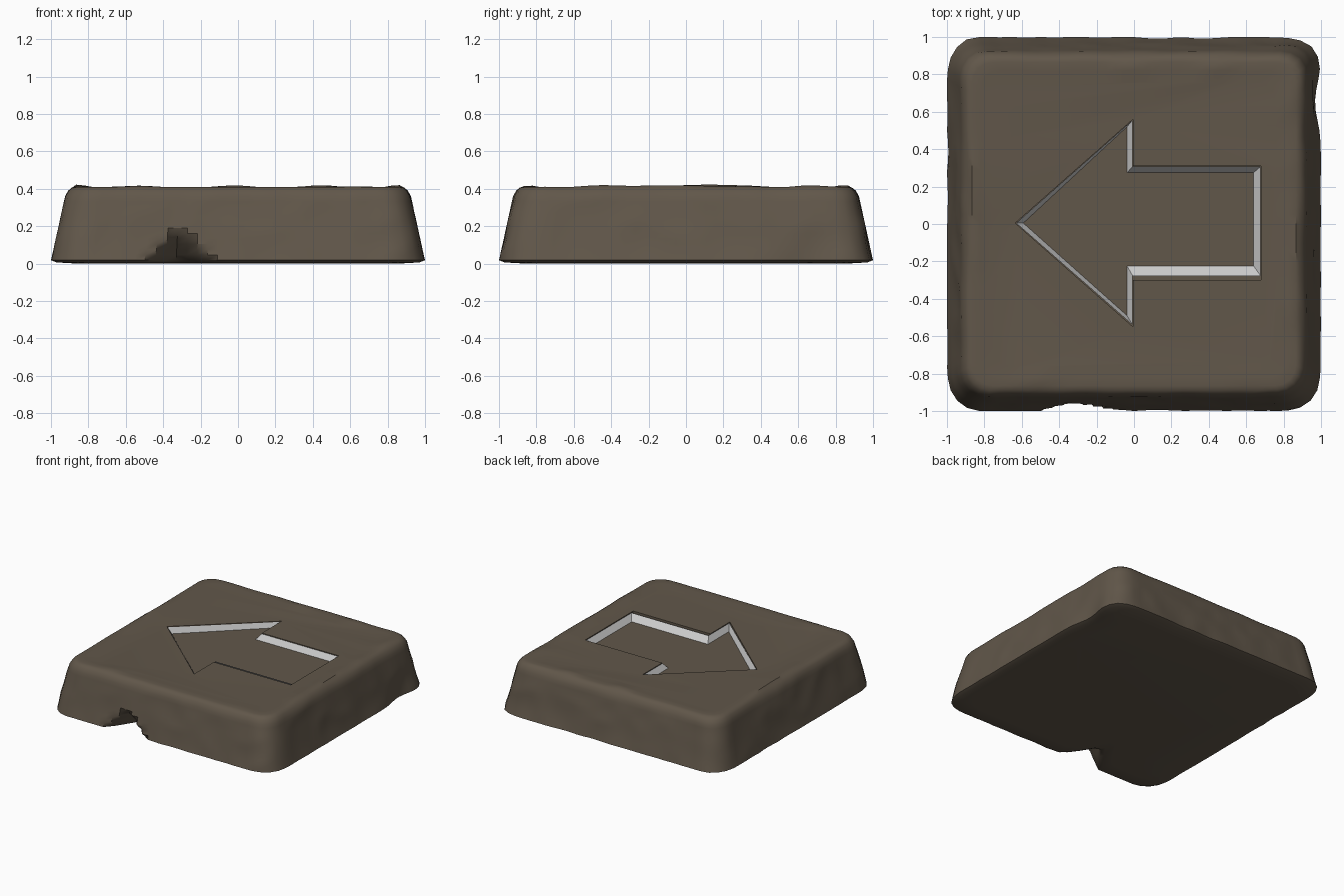
import bpy, bmesh, math
from mathutils import Vector, noise

if "Cube" in bpy.data.objects:
    bpy.data.objects.remove(bpy.data.objects["Cube"])

brown = bpy.data.materials.new("brown_stone")
brown.diffuse_color = (0.12, 0.095, 0.068, 1)
brown.use_nodes = True
brown.node_tree.nodes["Principled BSDF"].inputs["Base Color"].default_value = brown.diffuse_color


def make_object(name, bm, mat=None):
    mesh = bpy.data.meshes.new(name)
    bm.to_mesh(mesh)
    bm.free()
    ob = bpy.data.objects.new(name, mesh)
    bpy.context.collection.objects.link(ob)
    if mat:
        mesh.materials.append(mat)
    return ob


def loop_verts(bm, pts, z):
    return [bm.verts.new((x, y, z)) for x, y in pts]


def bridge(bm, a, b):
    n = len(a)
    for i in range(n):
        bm.faces.new((a[i], a[(i + 1) % n], b[(i + 1) % n], b[i]))


def rounded_square(half, r, side=30, arc=4):
    """Counter-clockwise rounded square with evenly divided sides."""
    pts, c = [], half - r
    for k in range(4):
        a = k * math.pi / 2
        ca, sa = math.cos(a), math.sin(a)
        local = [(half, -c + 2 * c * i / side) for i in range(side)]
        local += [(c + r * math.cos(t * math.pi / 2 / arc), c + r * math.sin(t * math.pi / 2 / arc))
                  for t in range(arc)]
        pts += [(x * ca - y * sa, x * sa + y * ca) for x, y in local]
    return pts


def weather(co):
    """Worn rim, wavy sides and chips at the base."""
    x, y, z = co
    if z > 0.407:
        z += 0.022 * max(0, noise.noise(Vector((x * 3.5, y * 3.5, 2.7)))) - 0.002
    if 0.01 < z < 0.41:
        s = 1 - 0.016 * abs(noise.noise(Vector((x * 4, y * 4, z * 4 + 5))))
        x, y = x * s, y * s
    # front notch
    if y < -0.6:
        w = max(0, 1 - abs(x + 0.31) / 0.21)
        w = w ** 1.25
        y += 0.3 * max(0, w - z / 0.2)
    # shallow dent on the right side
    if x > 0.6:
        x -= 0.035 * math.exp(-((y - 0.65) / 0.13) ** 2) * max(0, 1 - z / 0.2)
    return x, y, z


# Stone slab: stacked rounded squares
profile = [(0.86, 0, 0.13), (0.97, 0.006, 0.15), (1.0, 0.018, 0.17)]
profile += [(1.0 - 0.075 * i / 12, 0.018 + 0.342 * i / 12, 0.17 - 0.03 * i / 12) for i in range(1, 13)]
profile += [(0.908, 0.39, 0.13), (0.89, 0.405, 0.12), (0.865, 0.412, 0.11),
            (0.82, 0.41, 0.10), (0.76, 0.405, 0.10)]
bm = bmesh.new()
rings = [loop_verts(bm, rounded_square(h, r), z) for h, z, r in profile]
for a, b in zip(rings, rings[1:]):
    bridge(bm, a, b)
bm.faces.new(rings[-1])
bm.faces.new(rings[0][::-1])
for v in bm.verts:
    v.co = weather(v.co)
slab = make_object("stone_slab", bm, brown)

# Arrow outlines: opening in the stone, trim top and recess floor
opening = [(-0.635, 0.005), (-0.005, 0.56), (-0.005, 0.31), (0.68, 0.31),
           (0.68, -0.30), (-0.005, -0.30), (-0.005, -0.55)]
trim_top = [(-0.63, 0.005), (-0.007, 0.556), (-0.007, 0.307), (0.677, 0.307),
            (0.677, -0.277), (-0.007, -0.277), (-0.007, -0.54)]
trim_floor = [(-0.592, 0.005), (-0.037, 0.52), (-0.037, 0.275), (0.64, 0.275),
              (0.64, -0.225), (-0.037, -0.225), (-0.037, -0.49)]
FLOOR = 0.357

# Cut the arrow recess
bm = bmesh.new()
low, high = loop_verts(bm, opening, FLOOR), loop_verts(bm, opening, 0.6)
bridge(bm, low, high)
bm.faces.new(low[::-1])
bm.faces.new(high)
bmesh.ops.recalc_face_normals(bm, faces=bm.faces)
cutter = make_object("recess_cutter", bm, brown)
cutter.hide_render = True
mod = slab.modifiers.new("recess", "BOOLEAN")
mod.operation, mod.solver, mod.object = "DIFFERENCE", "EXACT", cutter
bpy.context.view_layer.objects.active = slab
slab.select_set(True)
bpy.ops.object.modifier_apply(modifier="recess")
bpy.data.objects.remove(cutter)
bpy.ops.object.shade_smooth_by_angle(angle=math.radians(35))

# Grey sloping trim around the recess
bm = bmesh.new()
top, base = loop_verts(bm, trim_top, 0.400), loop_verts(bm, trim_floor, FLOOR + 0.001)
bridge(bm, top, base)
make_object("arrow_trim", bm)
for f in (bpy.data.objects["arrow_trim"].data,):
    if f.polygons[0].normal.z < 0:
        f.flip_normals()
